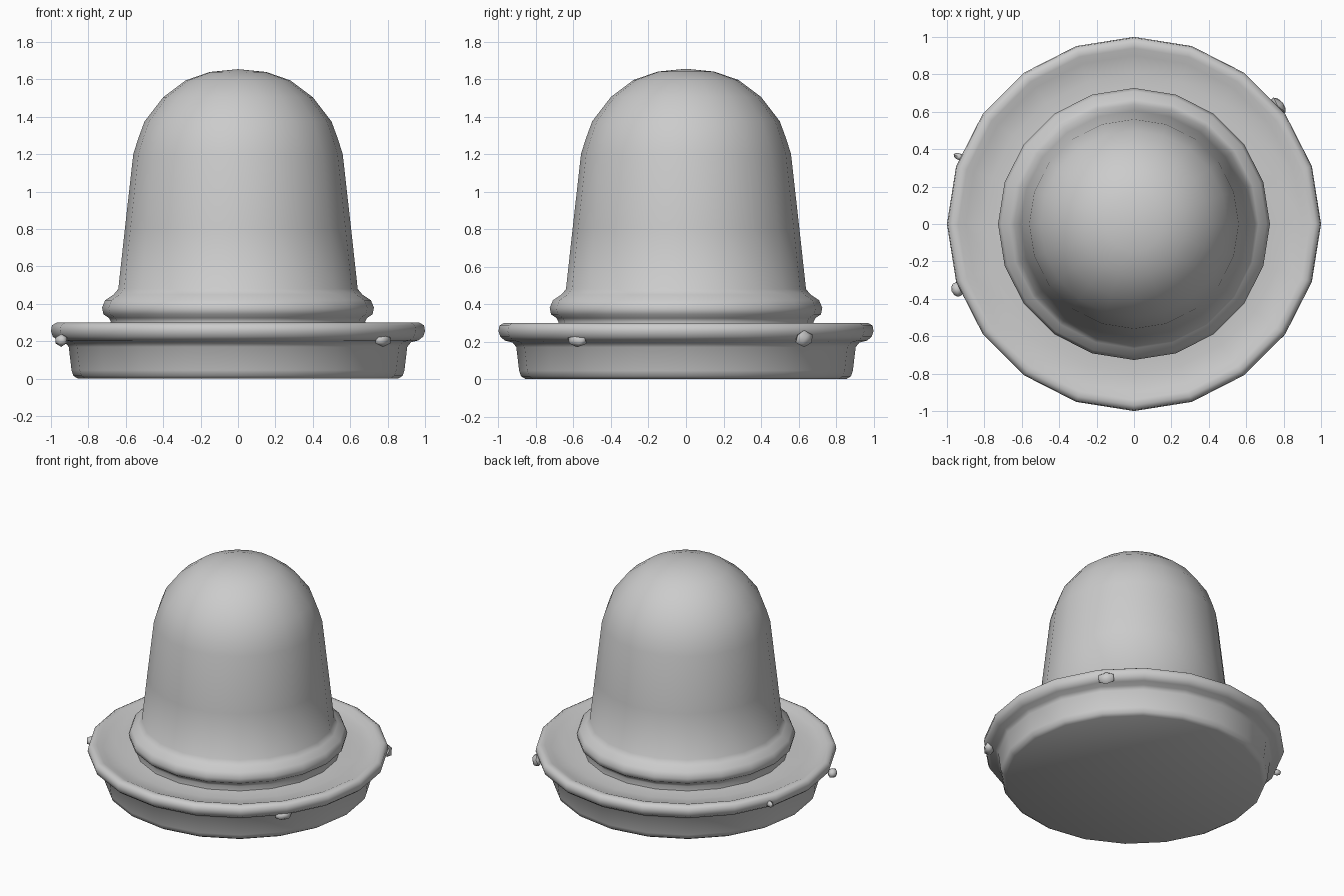
import bpy, bmesh, math
from mathutils import Matrix

if "Cube" in bpy.data.objects:
    bpy.data.objects.remove(bpy.data.objects["Cube"])

SEGMENTS = 20


def finish(name, bm, angle):
    bmesh.ops.recalc_face_normals(bm, faces=bm.faces)
    mesh = bpy.data.meshes.new(name)
    bm.to_mesh(mesh)
    bm.free()
    obj = bpy.data.objects.new(name, mesh)
    bpy.context.collection.objects.link(obj)
    bpy.ops.object.select_all(action='DESELECT')
    obj.select_set(True)
    bpy.context.view_layer.objects.active = obj
    bpy.ops.object.shade_smooth_by_angle(angle=math.radians(angle))
    return obj


def lathe(name, profile, angle=50):
    """Spin an (r, z) profile around z."""
    bm = bmesh.new()
    verts = [bm.verts.new((r, 0, z)) for r, z in profile]
    edges = [bm.edges.new(pair) for pair in zip(verts, verts[1:])]
    bmesh.ops.spin(bm, geom=verts + edges, cent=(0, 0, 0), axis=(0, 0, 1),
                   angle=math.tau, steps=SEGMENTS, use_merge=False)
    bmesh.ops.remove_doubles(bm, verts=bm.verts, dist=0.0005)
    return finish(name, bm, angle)


# Rounded, slightly tapered dome with a bead around its foot
lathe("dome", [
    (0, 1.655), (0.15, 1.64), (0.28, 1.595), (0.40, 1.505), (0.50, 1.375),
    (0.535, 1.28), (0.56, 1.20), (0.605, 0.80), (0.64, 0.48), (0.665, 0.45),
    (0.71, 0.42), (0.727, 0.38), (0.72, 0.345), (0.69, 0.325),
    (0.68, 0.305), (0.69, 0.25)])

# Closed base cup with a rolled rim and shallow dished top
lathe("base_and_rim", [
    (0, 0), (0.855, 0), (0.88, 0.015), (0.89, 0.045), (0.905, 0.17),
    (0.925, 0.195), (0.965, 0.205), (0.99, 0.225), (1.0, 0.255),
    (0.995, 0.285), (0.97, 0.30), (0.94, 0.297), (0.90, 0.28),
    (0.80, 0.268), (0.72, 0.272), (0.66, 0.275)])

# Small irregular moulding lugs on the rim: x, y, z, size, height
for i, (x, y, z, size, height) in enumerate([
        (0.775, -0.58, 0.205, 0.13, 0.07), (0.77, 0.63, 0.215, 0.12, 0.09),
        (-0.945, -0.35, 0.205, 0.09, 0.07), (-0.935, 0.36, 0.245, 0.04, 0.05)]):
    bm = bmesh.new()
    bmesh.ops.create_icosphere(
        bm, subdivisions=1, radius=0.5,
        matrix=Matrix.Translation((x, y, z))
        @ Matrix.Rotation(math.atan2(y, x), 4, 'Z')
        @ Matrix.Diagonal((0.07, size, height, 1)))
    finish(f"rim_lug_{i + 1}", bm, 50)
